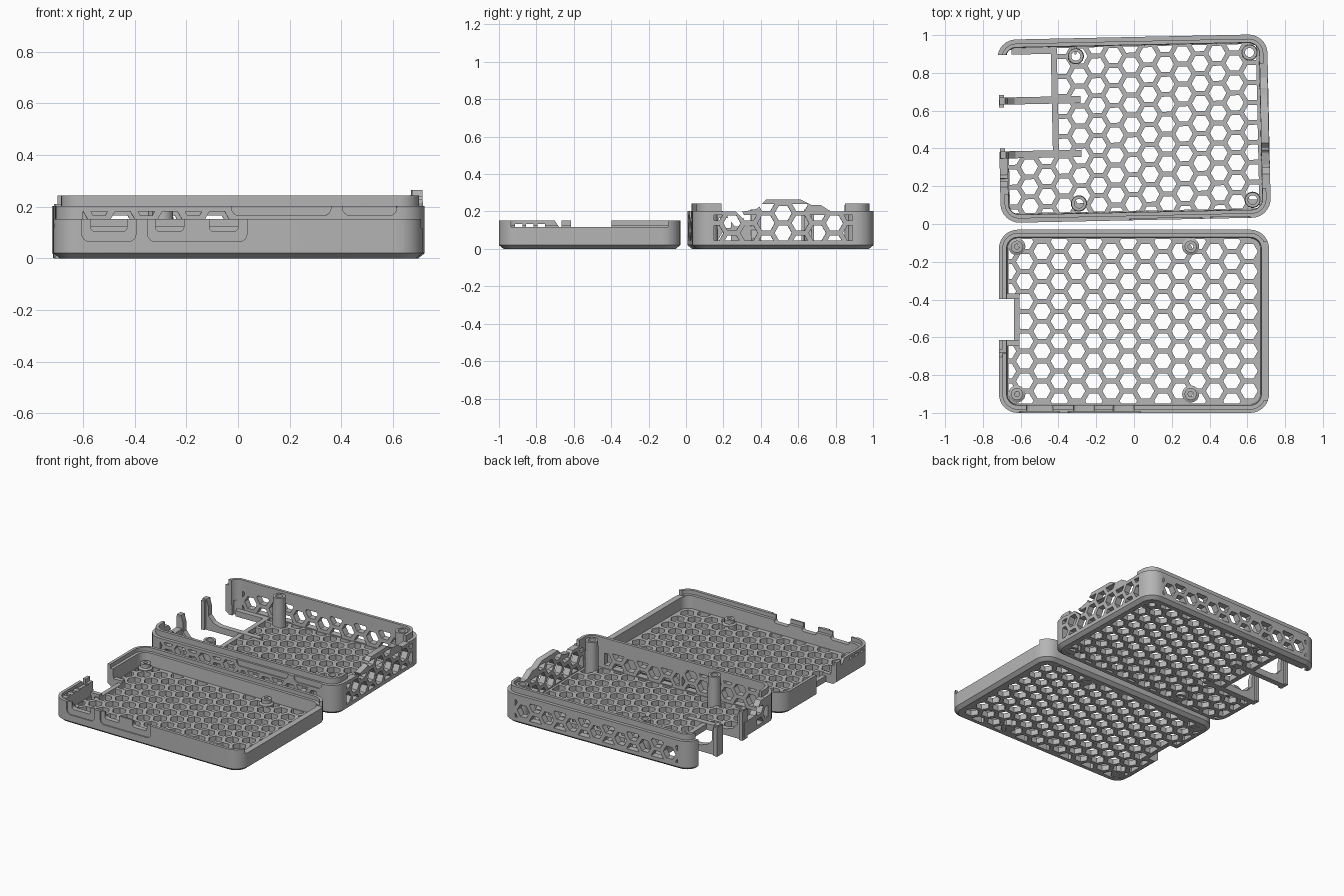
import bpy, bmesh, math
from mathutils import Matrix

if "Cube" in bpy.data.objects:
    bpy.data.objects.remove(bpy.data.objects["Cube"])

grey = bpy.data.materials.new("grey plastic")
grey.use_nodes = True
grey.diffuse_color = (0.46, 0.46, 0.46, 1)
grey.node_tree.nodes["Principled BSDF"].inputs["Base Color"].default_value = (0.46, 0.46, 0.46, 1)

HX, HY = 0.715, 0.485      # half size of each case half
FLOOR = 0.038
PITCH, HEX_R = 0.1055, 0.046


def finish(name, bm):
    bmesh.ops.recalc_face_normals(bm, faces=bm.faces)
    mesh = bpy.data.meshes.new(name)
    bm.to_mesh(mesh)
    bm.free()
    mesh.materials.append(grey)
    ob = bpy.data.objects.new(name, mesh)
    bpy.context.collection.objects.link(ob)
    return ob


def prism(bm, pts, axis, a, b):
    """Extrude a 2D polygon along an axis from a to b."""
    put = {"x": lambda u, v, w: (w, u, v), "y": lambda u, v, w: (u, w, v),
           "z": lambda u, v, w: (u, v, w)}[axis]
    lo = [bm.verts.new(put(u, v, a)) for u, v in pts]
    hi = [bm.verts.new(put(u, v, b)) for u, v in pts]
    bm.faces.new(lo)
    bm.faces.new(hi)
    for i in range(len(pts)):
        j = (i + 1) % len(pts)
        bm.faces.new((lo[i], lo[j], hi[j], hi[i]))


def prism_object(name, pts, axis, a, b):
    bm = bmesh.new()
    prism(bm, pts, axis, a, b)
    return finish(name, bm)


def box(name, x0, x1, y0, y1, z0, z1):
    return prism_object(name, [(x0, y0), (x1, y0), (x1, y1), (x0, y1)], "z", z0, z1)


def scoop(x0, x1, z0, depth, r):
    """Front wall cutter, open at the top, with rounded lower corners."""
    pts = [(x1, 0.4), (x0, 0.4)]
    for cx, start in ((x0 + r, 180), (x1 - r, 270)):
        for k in range(5):
            a = math.radians(start + 22.5 * k)
            pts.append((cx + r * math.cos(a), z0 + r + r * math.sin(a)))
    return prism_object("cutter", pts, "y", -0.6, -HY + depth)


def clip(pts, k, limit, sign):
    """Keep the polygon part where sign * coordinate k stays under sign * limit."""
    out = []
    for i, p in enumerate(pts):
        q = pts[i - 1]
        dp, dq = sign * (p[k] - limit), sign * (q[k] - limit)
        if (dp > 0) != (dq > 0):
            t = dq / (dq - dp)
            out.append((q[0] + t * (p[0] - q[0]), q[1] + t * (p[1] - q[1])))
        if dp <= 0:
            out.append(p)
    return out


def hex_cutter(axis, u0, u1, v0, v1, a, b, cu=0.0, cv=0.0):
    """Honeycomb of prisms trimmed to a rectangle."""
    bm = bmesh.new()
    for i in range(-18, 19):
        for j in range(-12, 13):
            u = cu + i * PITCH * math.sqrt(3) / 2
            v = cv + (j + 0.5 * (i % 2)) * PITCH
            pts = [(u + HEX_R * math.cos(math.radians(60 * k)),
                    v + HEX_R * math.sin(math.radians(60 * k))) for k in range(6)]
            for k, limit, sign in ((0, u0, -1), (0, u1, 1), (1, v0, -1), (1, v1, 1)):
                pts = clip(pts, k, limit, sign)
            if len(pts) > 2:
                us, vs = zip(*pts)
                if min(max(us) - min(us), max(vs) - min(vs)) > 0.012:
                    prism(bm, pts, axis, a, b)
    return finish("cutter", bm)


def cut(ob, cutter):
    cutter.hide_render = True
    mod = ob.modifiers.new("cut", "BOOLEAN")
    mod.operation, mod.solver, mod.object = "DIFFERENCE", "EXACT", cutter
    bpy.context.view_layer.objects.active = ob
    bpy.ops.object.modifier_apply(modifier=mod.name)
    bpy.data.objects.remove(cutter)


def cup(name, levels, radius=0.1, steps=8):
    """Open rounded box skinned through (inset, height) levels."""
    bm = bmesh.new()
    loops = []
    for inset, z in levels:
        r = radius - inset
        loop = []
        for q, (sx, sy) in enumerate(((1, 1), (-1, 1), (-1, -1), (1, -1))):
            for s in range(steps + 1):
                a = math.pi / 2 * (q + s / steps)
                loop.append(bm.verts.new((sx * (HX - radius) + r * math.cos(a),
                                          sy * (HY - radius) + r * math.sin(a), z)))
        loops.append(loop)
    for lo, hi in zip(loops, loops[1:]):
        for i in range(len(lo)):
            j = (i + 1) % len(lo)
            bm.faces.new((lo[i], lo[j], hi[j], hi[i]))
    bm.faces.new(loops[0])
    bm.faces.new(loops[-1])
    return finish(name, bm)


def lathe(name, x, y, profile, sides=24):
    """Revolve a closed (radius, height) profile into a hollow post."""
    bm = bmesh.new()
    rings = [[bm.verts.new((x + r * math.cos(2 * math.pi * s / sides),
                            y + r * math.sin(2 * math.pi * s / sides), z))
              for s in range(sides)] for r, z in profile]
    for k, ring in enumerate(rings):
        prev = rings[k - 1]
        for i in range(sides):
            j = (i + 1) % sides
            bm.faces.new((prev[i], prev[j], ring[j], ring[i]))
    return finish(name, bm)


RECESSES = ((0.395, 0.605), (-0.035, 0.35))

# Lower tray: shallow cup with an outer lip
tray = cup("lower_tray", [(0.025, 0), (0, 0.02), (0, 0.152), (0.02, 0.152), (0.02, 0.125),
                          (0.04, 0.125), (0.045, FLOOR)])
cut(tray, box("cutter", 0.6, 0.8, -0.42, 0.42, 0.118, 0.3))            # low end wall
cut(tray, box("cutter", -0.8, -0.625, -0.1, 0.118, -0.1, 0.3))         # card slot
cut(tray, prism_object("cutter", [(-0.165, 0.118), (-0.15, 0.118), (-0.15, 0.2), (-0.22, 0.2)],
                       "x", -0.8, -0.6))
for a, b in RECESSES:
    cut(tray, scoop(-b, -a, 0.065, 0.008, 0.03))
for a, b in ((0.43, 0.57), (0.21, 0.32), (0.0, 0.11)):                 # port notches
    cut(tray, scoop(-b, -a, 0.105, 0.065, 0.015))
for y in (-0.38, -0.32, -0.26):                                        # end wall vents
    cut(tray, box("cutter", -0.8, -0.62, y - 0.02, y + 0.02, 0.118, 0.134))
cut(tray, hex_cutter("z", -0.665, 0.66, -0.435, 0.435, -0.1, 0.08, -0.03, 0.0))
tray_parts = [tray, box("card_slot_sill", -0.635, -0.605, -0.135, 0.145, 0.001, FLOOR + 0.003)]
for y in (-0.13, 0.118):
    tray_parts.append(box("card_slot_cheek", -0.69, -0.605, y, y + 0.03, 0.001, 0.06))
for x in (-0.62, 0.3):
    for y in (-0.385, 0.395):
        tray_parts.append(lathe("board_standoff", x, y, [
            (0.045, 0.002), (0.045, 0.045), (0.032, 0.052), (0.032, 0.078),
            (0.014, 0.078), (0.014, 0.002)]))

# Upper shell: deeper cup with an inner lip
shell = cup("upper_shell", [(0.025, 0), (0, 0.02), (0, 0.203), (0.022, 0.203), (0.022, 0.243),
                            (0.042, 0.243), (0.045, FLOOR)])
cut(shell, box("cutter", -0.8, -0.43, -0.11, 0.405, -0.1, 0.4))        # large port opening
cut(shell, box("cutter", 0.6, 0.8, -0.33, 0.33, 0.2, 0.4))
cut(shell, box("cutter", -0.8, -0.6, -0.335, -0.1, 0.202, 0.4))
cut(shell, prism_object("cutter", [(-0.3, 0.21), (-0.23, 0.12), (-0.1, 0.12), (-0.1, 0.21)],
                        "x", -0.8, -0.6))                              # sloped end wall
cut(shell, prism_object("cutter", [(-0.265, 0.21), (-0.225, 0.21), (-0.2, 0.165), (-0.22, 0.165)],
                        "x", 0.6, 0.8))
for a, b in RECESSES:
    cut(shell, scoop(a, b, 0.165, 0.008, 0.03))
cut(shell, hex_cutter("z", -0.665, 0.655, -0.435, 0.435, -0.1, 0.1, -0.01, 0.02))
cut(shell, hex_cutter("y", -0.61, 0.61, 0.045, 0.165, 0.42, 0.6, 0, 0.1))
cut(shell, hex_cutter("y", -0.61, -0.025, 0.045, 0.182, -0.6, -0.42, 0, 0.1))
cut(shell, hex_cutter("y", 0.0, 0.56, 0.045, 0.15, -0.6, -0.42, 0, 0.1))
cut(shell, hex_cutter("x", -0.37, -0.25, 0.045, 0.165, -0.8, -0.62, 0, 0.1))

# Raised tab on the closed end, pierced together with the wall
cut(shell, box("cutter", 0.6, 0.8, -0.2, 0.25, 0.12, 0.4))
tab = prism_object("end_wall_tab", [
    (-0.205, 0.115), (-0.205, 0.2), (-0.14, 0.215), (-0.09, 0.265), (0.09, 0.265),
    (0.15, 0.235), (0.2, 0.235), (0.255, 0.2), (0.255, 0.115)], "x", 0.672, HX - 0.002)
for part in (shell, tab):
    cut(part, hex_cutter("x", -0.37, 0.37, 0.045, 0.18, 0.62, 0.8, 0, 0.085))
cut(tab, hex_cutter("x", -0.13, 0.13, 0.181, 0.24, 0.62, 0.8, 0, 0.085))

shell_parts = [shell, tab,
               box("floor_edge_strip", -0.432, -0.4, -0.12, 0.45, 0.001, FLOOR + 0.002),
               box("opening_sill", -0.64, -0.4, 0.405, 0.45, 0.001, FLOOR + 0.002),
               box("post_brace", -0.306, -0.296, 0.4, 0.455, 0.01, 0.2)]

# Hooked rails dividing the port opening
rail = [(-0.71, 0), (-0.28, 0), (-0.28, FLOOR + 0.004), (-0.58, FLOOR + 0.006), (-0.63, 0.06),
        (-0.665, 0.1), (-0.665, 0.16), (-0.68, 0.21), (-0.71, 0.21)]
for y, lo, hi in ((0.16, 0.033, 0.033), (-0.125, 0.02, 0.035)):
    shell_parts.append(prism_object("port_rail", rail, "y", y - 0.019, y + 0.019))
    shell_parts.append(box("rail_flange", -0.712, -0.685, y - lo, y + hi, 0.001, 0.2))

# Tall screw posts
for x in (-0.3, 0.62):
    for y in (-0.39, 0.39):
        shell_parts.append(lathe("screw_post", x, y, [
            (0.043, 0.002), (0.04, 0.235), (0.024, 0.235), (0.024, 0.002)]))

# Place the two halves and shade them
for ob in tray_parts:
    ob.matrix_world = Matrix.Translation((0, -0.515, 0))
for ob in shell_parts:
    ob.matrix_world = Matrix.Translation((0, 0.505, 0)) @ Matrix.Rotation(math.radians(1.2), 4, "Z")
bpy.ops.object.select_all(action="DESELECT")
for ob in tray_parts + shell_parts:
    ob.select_set(True)
bpy.context.view_layer.objects.active = tray
bpy.ops.object.shade_smooth_by_angle(angle=math.radians(30))
